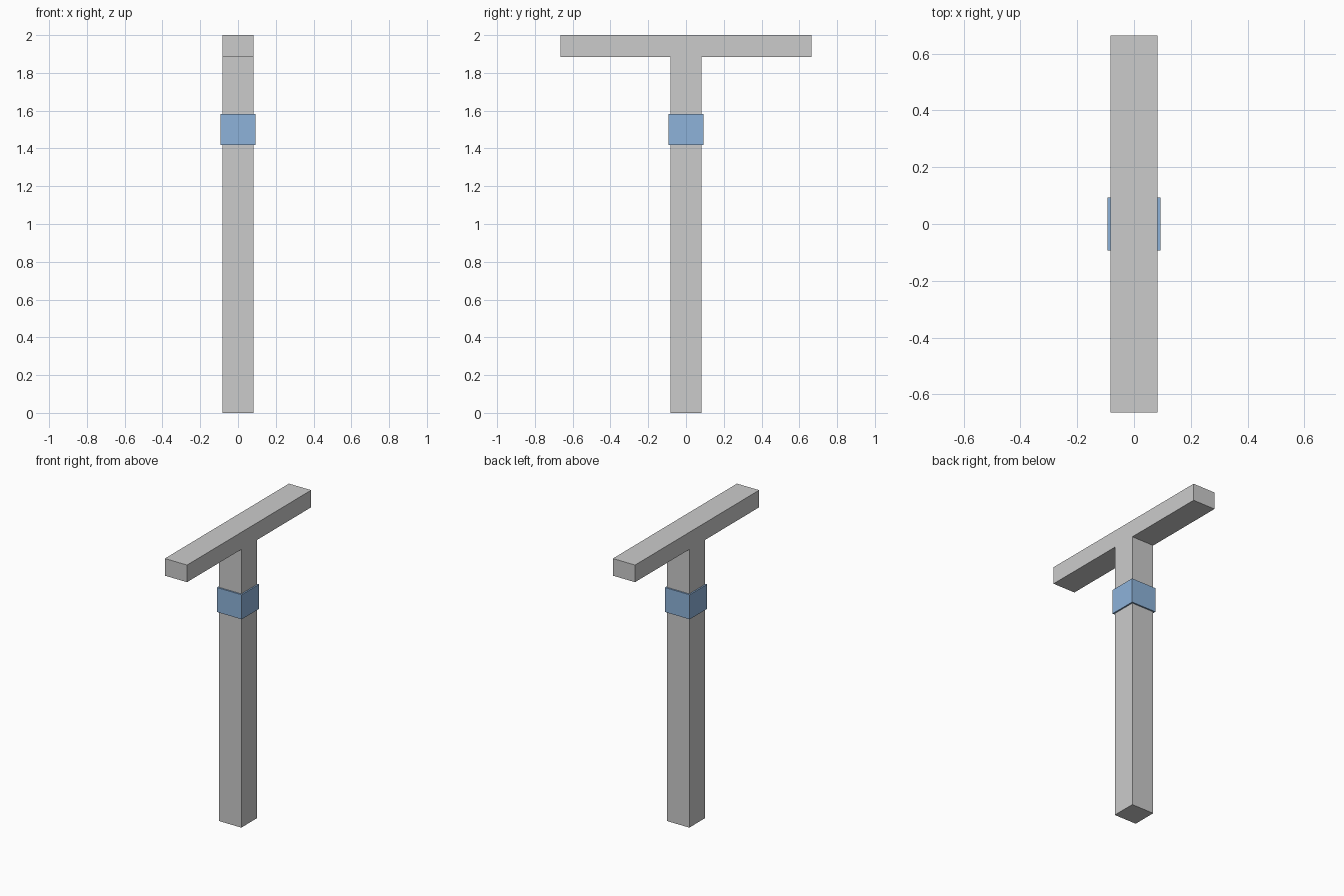
import bpy, bmesh

if "Cube" in bpy.data.objects:
    bpy.data.objects.remove(bpy.data.objects["Cube"])

HALF = 0.083      # half thickness of post and beam
ARM = 0.664       # half length of beam
BEAM_Z = 1.884    # underside of beam
TOP = 2.0


def add_object(name, bm):
    bmesh.ops.recalc_face_normals(bm, faces=bm.faces[:])
    mesh = bpy.data.meshes.new(name)
    bm.to_mesh(mesh)
    bm.free()
    obj = bpy.data.objects.new(name, mesh)
    bpy.context.collection.objects.link(obj)
    return obj


def extrude_profile(bm, points, start, direction, make_vert):
    verts = [bm.verts.new(make_vert(a, b, start)) for a, b in points]
    face = bm.faces.new(verts)
    result = bmesh.ops.extrude_face_region(bm, geom=[face], use_keep_orig=True)
    moved = [g for g in result["geom"] if isinstance(g, bmesh.types.BMVert)]
    bmesh.ops.translate(bm, verts=moved, vec=direction)


# T-shaped post and crossbeam: mirrored half profile pushed through x
half = [(HALF, 0), (HALF, BEAM_Z), (ARM, BEAM_Z), (ARM, TOP)]
profile = half + [(-y, z) for y, z in reversed(half)]
bm = bmesh.new()
extrude_profile(bm, profile, -HALF, (2 * HALF, 0, 0), lambda y, z, x: (x, y, z))
add_object("post_and_crossbeam", bm)

# Collar band around the post
c, low, high = 0.093, 1.417, 1.583
bm = bmesh.new()
extrude_profile(bm, [(-c, -c), (c, -c), (c, c), (-c, c)], low,
                (0, 0, high - low), lambda x, y, z: (x, y, z))
collar = add_object("collar_band", bm)
blue = bpy.data.materials.new("blue_band")
blue.diffuse_color = (0.27, 0.45, 0.70, 1)
blue.use_nodes = True
blue.node_tree.nodes["Principled BSDF"].inputs["Base Color"].default_value = blue.diffuse_color
collar.data.materials.append(blue)
